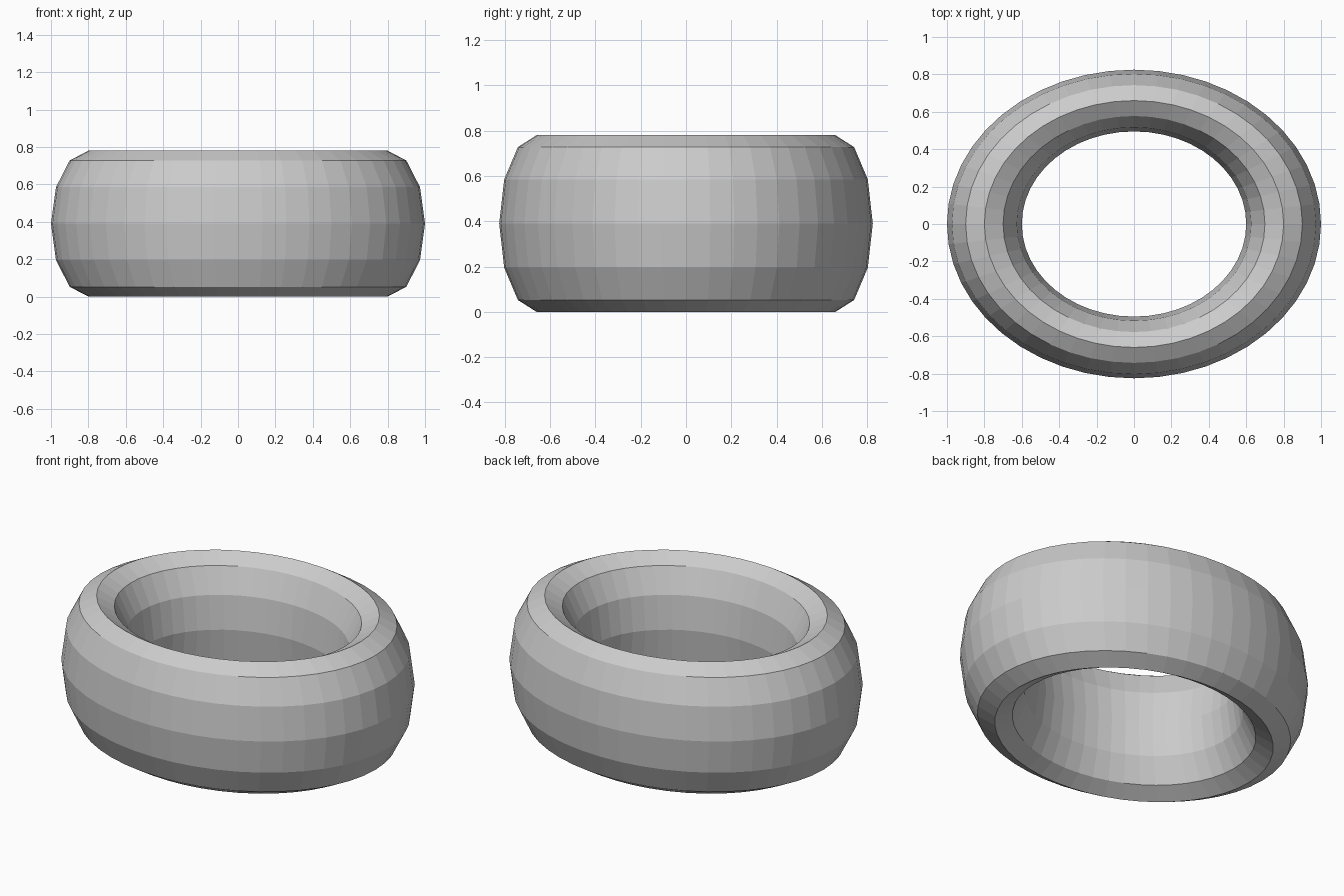
import bpy

if "Cube" in bpy.data.objects:
    bpy.data.objects.remove(bpy.data.objects["Cube"])

# Oval ring: a faceted torus, squashed front to back and stretched upward
half_height = 0.39
bpy.ops.mesh.primitive_torus_add(
    major_segments=48, minor_segments=12,
    major_radius=0.8, minor_radius=0.2,
    location=(0, 0, half_height))
ring = bpy.context.object
ring.name = "oval_ring"
ring.scale = (1, 0.825, half_height / 0.2)
bpy.ops.object.transform_apply(location=False, rotation=False, scale=True)
bpy.ops.object.shade_flat()
